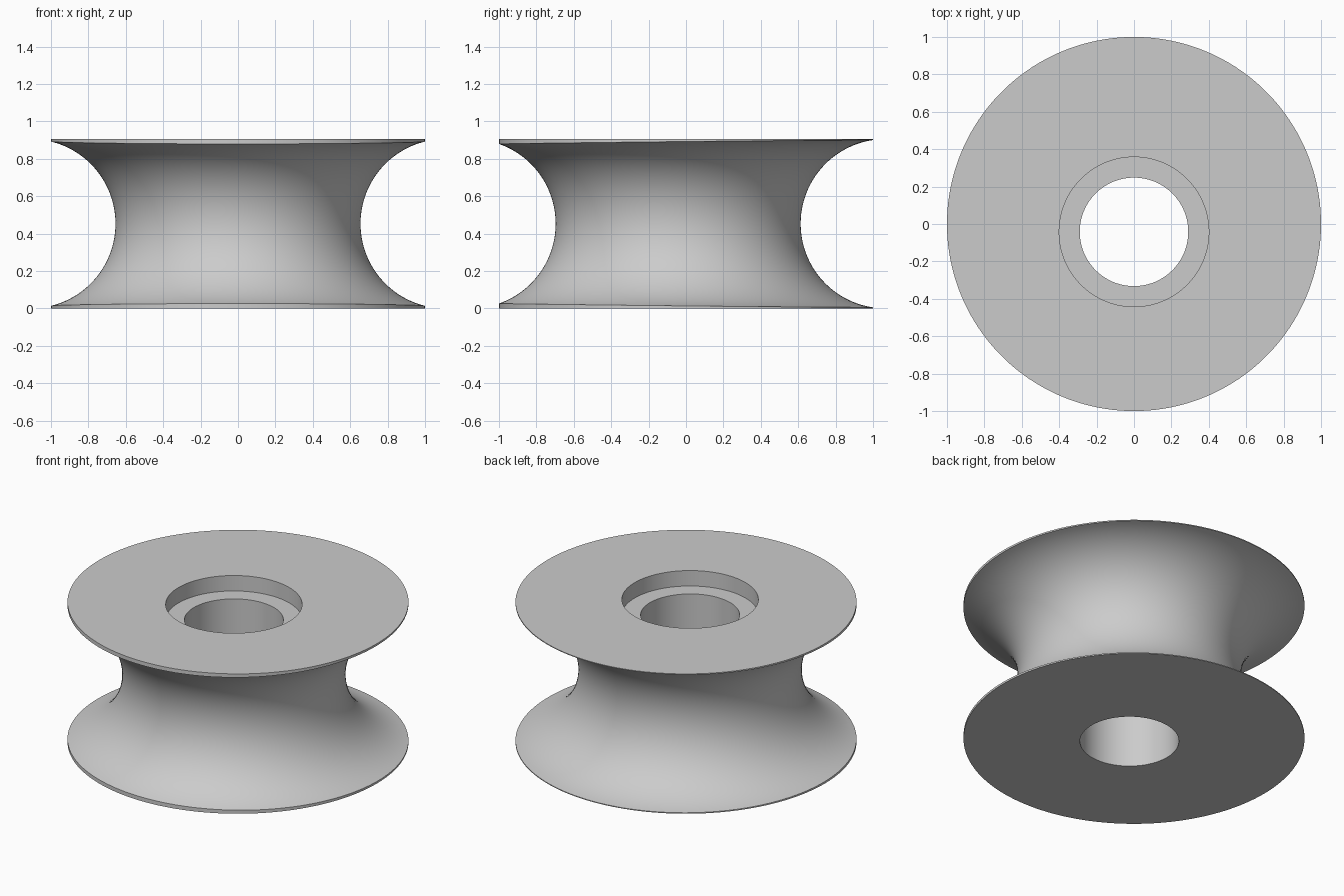
import bpy, bmesh
from math import sin, cos, pi, sqrt, acos, radians

cube = bpy.data.objects.get("Cube")
if cube:
    bpy.data.objects.remove(cube, do_unlink=True)

HEIGHT = 0.905
MID = HEIGHT / 2
OFFSET = 0.042           # bore and groove axis sits forward of the rim axis
BORE, RECESS, DEPTH = 0.29, 0.40, 0.10
GROOVE = 0.452           # groove radius
GROOVE_AXIS = 0.655 + GROOVE
SEGMENTS, STEPS = 160, 48


def section(theta):
    """Closed (radius, height) outline at one angle around the bore axis."""
    rim = OFFSET * sin(theta) + sqrt(1 - (OFFSET * cos(theta)) ** 2)
    limit = acos((GROOVE_AXIS - rim) / GROOVE)
    angles = [limit * (1 - 2 * i / STEPS) for i in range(STEPS + 1)]
    groove = [(GROOVE_AXIS - GROOVE * cos(a), MID + GROOVE * sin(a)) for a in angles]
    return [(BORE, 0), (BORE, HEIGHT - DEPTH), (RECESS, HEIGHT - DEPTH),
            (RECESS, HEIGHT), (rim, HEIGHT)] + groove + [(rim, 0)]


# Eccentric grooved wheel: sweep the outline around the bore
bm = bmesh.new()
rings = []
for s in range(SEGMENTS):
    t = 2 * pi * s / SEGMENTS
    rings.append([bm.verts.new((r * cos(t), r * sin(t) - OFFSET, z))
                  for r, z in section(t)])
for s in range(SEGMENTS):
    a, b = rings[s - 1], rings[s]
    for i in range(len(a)):
        bm.faces.new((a[i - 1], b[i - 1], b[i], a[i]))
bmesh.ops.recalc_face_normals(bm, faces=bm.faces)
mesh = bpy.data.meshes.new("grooved_wheel")
bm.to_mesh(mesh)
bm.free()

# Plain grey finish
grey = bpy.data.materials.new("light_grey")
grey.use_nodes = True
colour = (0.6, 0.6, 0.6, 1)
grey.diffuse_color = colour
grey.node_tree.nodes["Principled BSDF"].inputs["Base Color"].default_value = colour
mesh.materials.append(grey)

wheel = bpy.data.objects.new("grooved_wheel", mesh)
bpy.context.collection.objects.link(wheel)
bpy.ops.object.select_all(action="DESELECT")
wheel.select_set(True)
bpy.context.view_layer.objects.active = wheel
bpy.ops.object.shade_smooth_by_angle(angle=radians(30))
